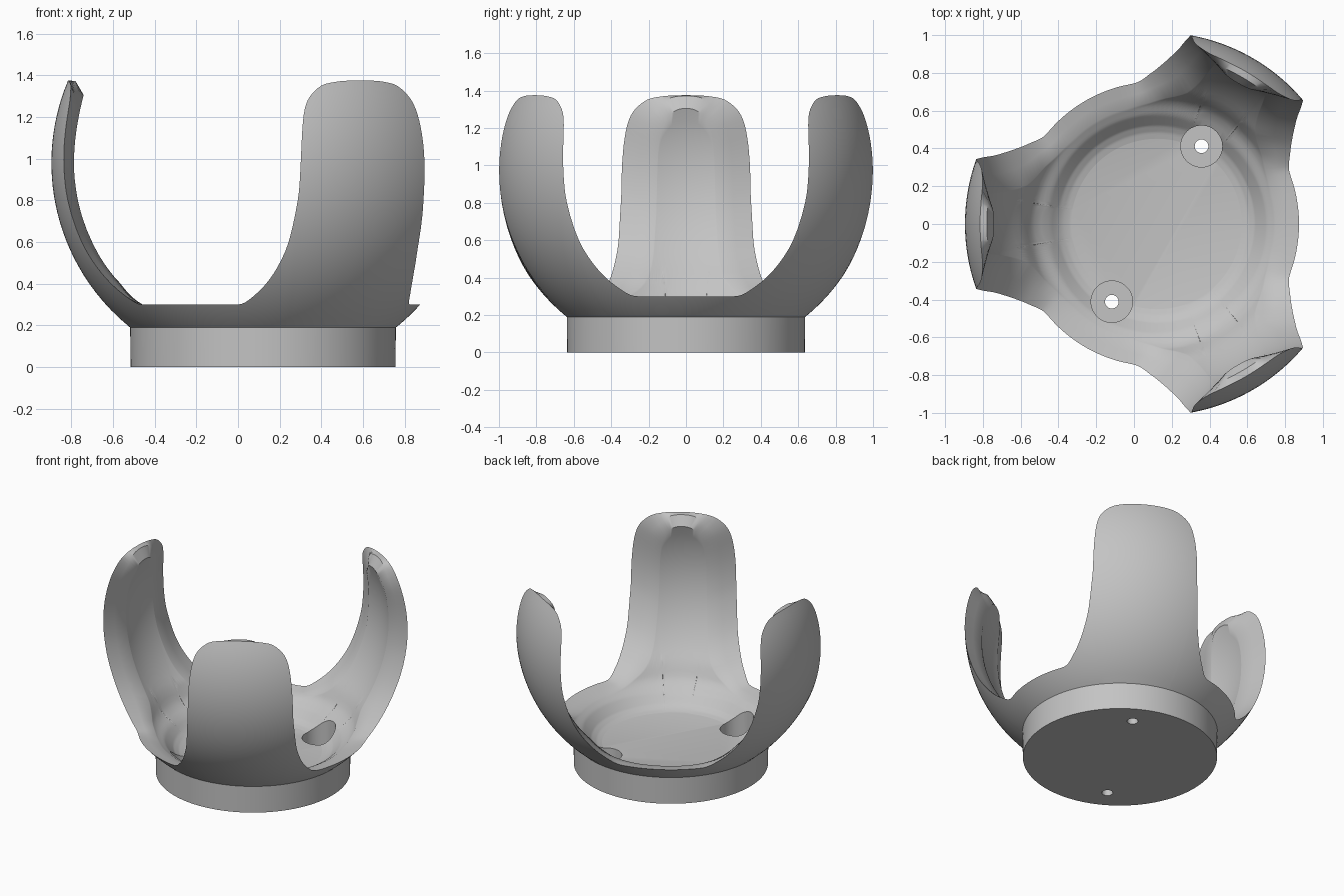
import bpy, bmesh, math
from mathutils import Vector

if "Cube" in bpy.data.objects:
    bpy.data.objects.remove(bpy.data.objects["Cube"])

CX = 0.12                     # x of the cup's axis
R_OUT, R_IN, CZ = 1.015, 0.92, 0.98
BASE_R, BASE_H = 0.635, 0.19
FLOOR_Z = 0.15
STEPS = 28

# Half outline of one claw: outer edge angle, outer edge z, inner crest angle, inner crest z
OUTLINE = [
    (0, 1.375, 0, 1.305), (4, 1.374, 2.5, 1.30), (8.3, 1.368, 5, 1.28),
    (12.8, 1.35, 7, 1.24), (16.4, 1.30, 8.5, 1.19), (18.2, 1.24, 9.2, 1.12),
    (19.1, 1.15, 9.5, 1.04), (19.6, 1.03, 9.7, 0.94), (19.9, 0.92, 10, 0.84),
    (20.4, 0.80, 10.6, 0.72), (22.5, 0.60, 12.5, 0.54), (25.5, 0.48, 15.5, 0.43),
    (29, 0.40, 20, 0.36), (32.5, 0.35, 26, 0.315), (36.5, 0.31, 33, 0.285),
    (40, 0.30, 39, 0.275), (45, 0.30, 45, 0.27), (50, 0.30, 50, 0.27),
    (55, 0.30, 55, 0.27), (60, 0.30, 60, 0.27)]

# Lower inside wall: z, radius
BOWL = [(0.15, 0.45), (0.16, 0.485), (0.18, 0.52), (0.205, 0.545), (0.24, 0.58),
        (0.27, 0.63), (0.30, 0.66), (0.40, 0.714)]


def sphere_r(radius, z):
    return math.sqrt(radius ** 2 - (z - CZ) ** 2)


def inner_r(z):
    if z >= 0.4:
        return sphere_r(R_IN, z)
    for (z0, r0), (z1, r1) in zip(BOWL, BOWL[1:]):
        if z <= z1:
            return r0 + (r1 - r0) * max(0, z - z0) / (z1 - z0)


def smooth_path(pts, n):
    """Catmull-Rom samples through the points."""
    p = [Vector(q) for q in pts]
    out = []
    for i in range(len(p) - 1):
        a, b, c, d = p[max(i - 1, 0)], p[i], p[i + 1], p[min(i + 2, len(p) - 1)]
        for k in range(n):
            t = k / n
            out.append(0.5 * (2 * b + (c - a) * t + (2 * a - 5 * b + 4 * c - d) * t * t
                              + (3 * b - a - 3 * c + d) * t ** 3))
    return out + [p[-1]]


def polar(r, deg, z):
    a = math.radians(deg)
    return Vector((CX + r * math.cos(a), r * math.sin(a), z))


def column(centre, side, s):
    """Section from the base, up the outside, over the edge, down the inside."""
    te, ze, ti, zi = centre + side * s[0], s[1], centre + side * s[2], s[3]
    pts = [polar(BASE_R, te, 0)]
    for k in range(STEPS + 1):
        z = BASE_H + (ze - BASE_H) * k / STEPS
        pts.append(polar(sphere_r(R_OUT, z), te, z))
    # Bevelled lip, with a small flat ledge at the claw tip
    middle = pts[-1].lerp(polar(inner_r(zi), ti, zi), 0.5)
    ledge = polar(sphere_r(R_OUT, ze) - 0.036, te, ze - 0.003)
    pts.append(middle.lerp(ledge, max(0, 1 - (s[0] / 11) ** 2)))
    for k in range(STEPS + 1):
        z = FLOOR_Z + (zi - FLOOR_Z) * (1 - k / STEPS) ** 1.7
        pts.append(polar(inner_r(z), ti, z))
    return pts


# Cup with three claws on a round base
half = smooth_path(OUTLINE, 3)
columns = []
for centre in (60, 180, 300):
    columns += [column(centre, -1, s) for s in reversed(half[1:])]
    columns += [column(centre, 1, s) for s in half[:-1]]

bm = bmesh.new()
grid = [[bm.verts.new(p) for p in col] for col in columns]
for i, a in enumerate(grid):
    b = grid[(i + 1) % len(grid)]
    for k in range(len(a) - 1):
        bm.faces.new((a[k], b[k], b[k + 1], a[k + 1]))
bm.faces.new([c[0] for c in reversed(grid)])
bm.faces.new([c[-1] for c in grid])
bmesh.ops.recalc_face_normals(bm, faces=bm.faces)
mesh = bpy.data.meshes.new("claw_cup")
bm.to_mesh(mesh)
bm.free()
cup = bpy.data.objects.new("claw_cup", mesh)
bpy.context.collection.objects.link(cup)

grey = bpy.data.materials.new("light_grey")
grey.diffuse_color = (0.55, 0.55, 0.55, 1)
grey.use_nodes = True
grey.node_tree.nodes["Principled BSDF"].inputs["Base Color"].default_value = grey.diffuse_color
mesh.materials.append(grey)


# Two counterbored screw holes
def drill(radius, z0, z1, deg):
    bpy.ops.mesh.primitive_cylinder_add(vertices=48, radius=radius, depth=z1 - z0,
                                        location=polar(0.475, deg, (z0 + z1) / 2))
    cutter = bpy.context.object
    cutter.name = "hole_cutter"
    cutter.hide_render = True
    mod = cup.modifiers.new("hole", 'BOOLEAN')
    mod.operation = 'DIFFERENCE'
    mod.solver = 'EXACT'
    mod.object = cutter
    bpy.context.view_layer.objects.active = cup
    bpy.ops.object.modifier_apply(modifier=mod.name)
    bpy.data.objects.remove(cutter)


for deg in (60, 240):
    drill(0.11, 0.04, 0.6, deg)
    drill(0.036, -0.1, 0.3, deg)

bpy.ops.object.select_all(action='DESELECT')
cup.select_set(True)
bpy.context.view_layer.objects.active = cup
bpy.ops.object.shade_smooth_by_angle(angle=math.radians(38))
